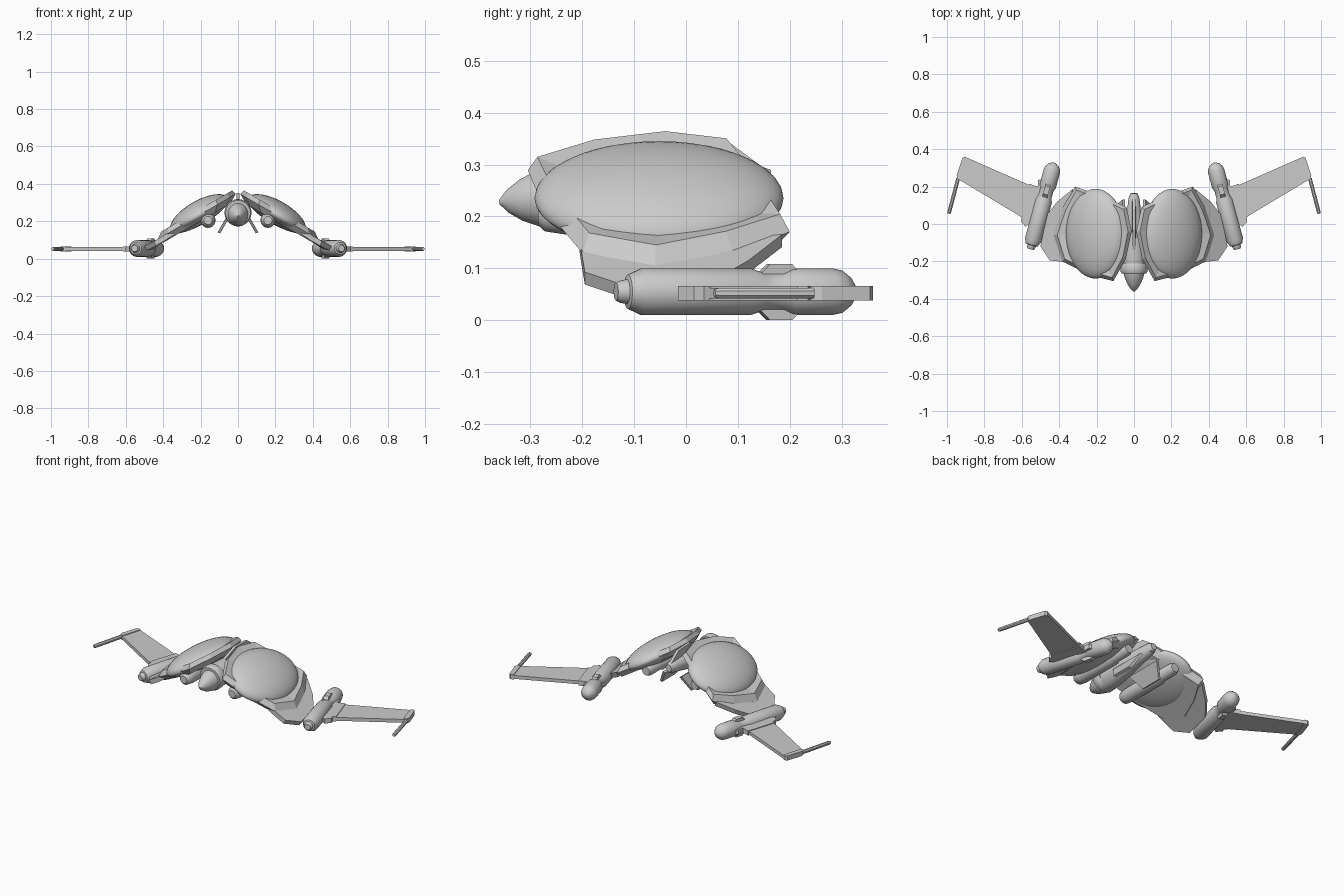
import bpy, bmesh, math
from mathutils import Vector, Matrix

if "Cube" in bpy.data.objects:
    bpy.data.objects.remove(bpy.data.objects["Cube"])


def finish(name, bm, mirror=True, smooth=True):
    bmesh.ops.remove_doubles(bm, verts=bm.verts, dist=1e-5)
    bmesh.ops.recalc_face_normals(bm, faces=bm.faces)
    me = bpy.data.meshes.new(name)
    bm.to_mesh(me)
    bm.free()
    ob = bpy.data.objects.new(name, me)
    bpy.context.collection.objects.link(ob)
    if mirror:
        ob.modifiers.new("mirror", 'MIRROR')
    if smooth:
        bpy.ops.object.select_all(action='DESELECT')
        ob.select_set(True)
        bpy.context.view_layer.objects.active = ob
        bpy.ops.object.shade_smooth_by_angle(angle=math.radians(35))
    return ob


def loft(name, rings, mirror=True, smooth=False):
    """Skin a list of equal-length point rings and cap both ends."""
    bm = bmesh.new()
    vr = [[bm.verts.new(p) for p in r] for r in rings]
    n = len(vr[0])
    for a, b in zip(vr, vr[1:]):
        for i in range(n):
            j = (i + 1) % n
            bm.faces.new((a[i], a[j], b[j], b[i]))
    bm.faces.new(vr[0])
    bm.faces.new(vr[-1])
    return finish(name, bm, mirror, smooth)


def tube(name, start, end, profile, segs=24, mirror=True, sx=1.0):
    """Turned part: profile is (distance fraction, radius) along start-end."""
    start, end = Vector(start), Vector(end)
    d = end - start
    side = d.cross(Vector((0, 0, 1))).normalized()
    up = side.cross(d).normalized()
    rings = []
    for t, r in profile:
        rings.append([start + d * t + side * (sx * r * math.cos(2 * math.pi * (k + .5) / segs))
                      + up * (r * math.sin(2 * math.pi * (k + .5) / segs)) for k in range(segs)])
    return loft(name, rings, mirror, True)


def slab(name, pts, z0, z1):
    return loft(name, [[(x, y, z) for x, y in pts] for z in (z0, z1)])


# Sloping armoured shell plates with a chamfered rim
outline = [(.012, -.04), (.04, .09), (.13, .135), (.315, .20), (.38, .09),
           (.43, -.06), (.385, -.20), (.23, -.275), (.11, -.305), (.045, -.19)]
mid = Vector((.215, -.04))


def shell_ring(inset, drop):
    pts = []
    for p in outline:
        v = Vector(p)
        v += (mid - v).normalized() * inset
        pts.append((v.x, v.y, .383 - .58 * v.x - drop))
    return pts


loft("shell_plate", [shell_ring(.085, .012), shell_ring(.02, 0),
                     shell_ring(0, .03), shell_ring(.03, .065)])

# Rounded dome bulging through each plate
bm = bmesh.new()
bmesh.ops.create_uvsphere(bm, u_segments=40, v_segments=24, radius=1)
for v in bm.verts:
    if v.co.z < 0:
        v.co.z *= .7
    v.co = Vector((v.co.x * .178, v.co.y * .24, v.co.z * .075))
bm.transform(Matrix.Translation((.205, -.052, .235)) @ Matrix.Rotation(math.radians(30), 4, 'Y'))
finish("shell_dome", bm)

# Central fuselage with pointed nose
tube("fuselage", (0, -.36, .228), (0, .165, .27),
     [(0, .004), (.03, .022), (.08, .04), (.15, .056), (.24, .066), (.36, .068),
      (.55, .06), (.75, .045), (.95, .032), (1, .02)], 28, False, .92)
tube("nose_collar", (0, -.265, .245), (0, -.21, .247), [(0, .066), (.2, .072), (.8, .072), (1, .066)], 28, False)
# Spine ridge between the plates
loft("spine", [[(-.012, y, .24), (.012, y, .24), (.008, y, z), (-.008, y, z)]
               for y, z in ((-.14, .31), (-.03, .35), (.08, .345), (.155, .29))], False)

# Underslung guns and splayed belly fins
tube("belly_gun", (.16, -.285, .205), (.16, .15, .205),
     [(0, .022), (.03, .034), (.12, .04), (.7, .04), (.74, .033), (.95, .033), (1, .024)])
loft("belly_fin", [[(x - .007, y0, z - .003), (x + .007, y0, z + .003),
                    (x + .007, y1, z + .003), (x - .007, y1, z - .003)]
                   for x, z, y0, y1 in ((.055, .22, -.1, .13), (.102, .138, -.04, .09))])

# Wing root plate joining shell and engine
root = [(.35, -.205, .155), (.40, -.20, .122), (.45, -.195, .093), (.50, -.12, .068),
        (.465, .05, .075), (.41, .12, .115), (.33, .185, .165)]
loft("wing_root", [root, [(x - .012, y, z - .024) for x, y, z in root]])

# Angled engine pods with nozzle and waist
F, R = Vector((.553, -.135, .055)), Vector((.427, .328, .055))
tube("engine_pod", F, R,
     [(0, .017), (.015, .021), (.045, .024), (.05, .033), (.105, .045), (.56, .045),
      (.61, .037), (.69, .037), (.73, .045), (.9, .045), (.94, .041), (.975, .028),
      (.993, .014), (1, .004)], 28)

# Chamfered clamp across each pod
d = (R - F).normalized()
s = Vector((d.y, -d.x, 0))
c = F.lerp(R, .68)
prof = [(-.04, .018), (-.022, 0), (.022, 0), (.04, .018), (.04, .09), (.022, .108), (-.022, .108), (-.04, .09)]
loft("engine_clamp", [[Vector((c.x, c.y, 0)) + d * a + s * w + Vector((0, 0, z)) for a, z in prof]
                      for w in (-.014, .014)])

# Swept wing panel, thicker root block and tip gun
slab("wing", [(.53, .195), (.905, .36), (.917, .355), (.948, .262), (.94, .24), (.615, .045), (.56, .04)], .042, .062)
slab("wing_root_block", [(.46, .20), (.495, .24), (.512, .235), (.515, .20), (.56, .215),
                         (.615, .045), (.60, .035), (.605, .015), (.58, -.015), (.52, .03)], .038, .066)
slab("wing_tip", [(.89, .353), (.905, .36), (.917, .355), (.948, .262), (.943, .24), (.925, .237)], .038, .066)
tube("tip_gun", (.94, .245, .052), (.99, .055, .052), [(0, .011), (.96, .011), (1, .008)], 8)
